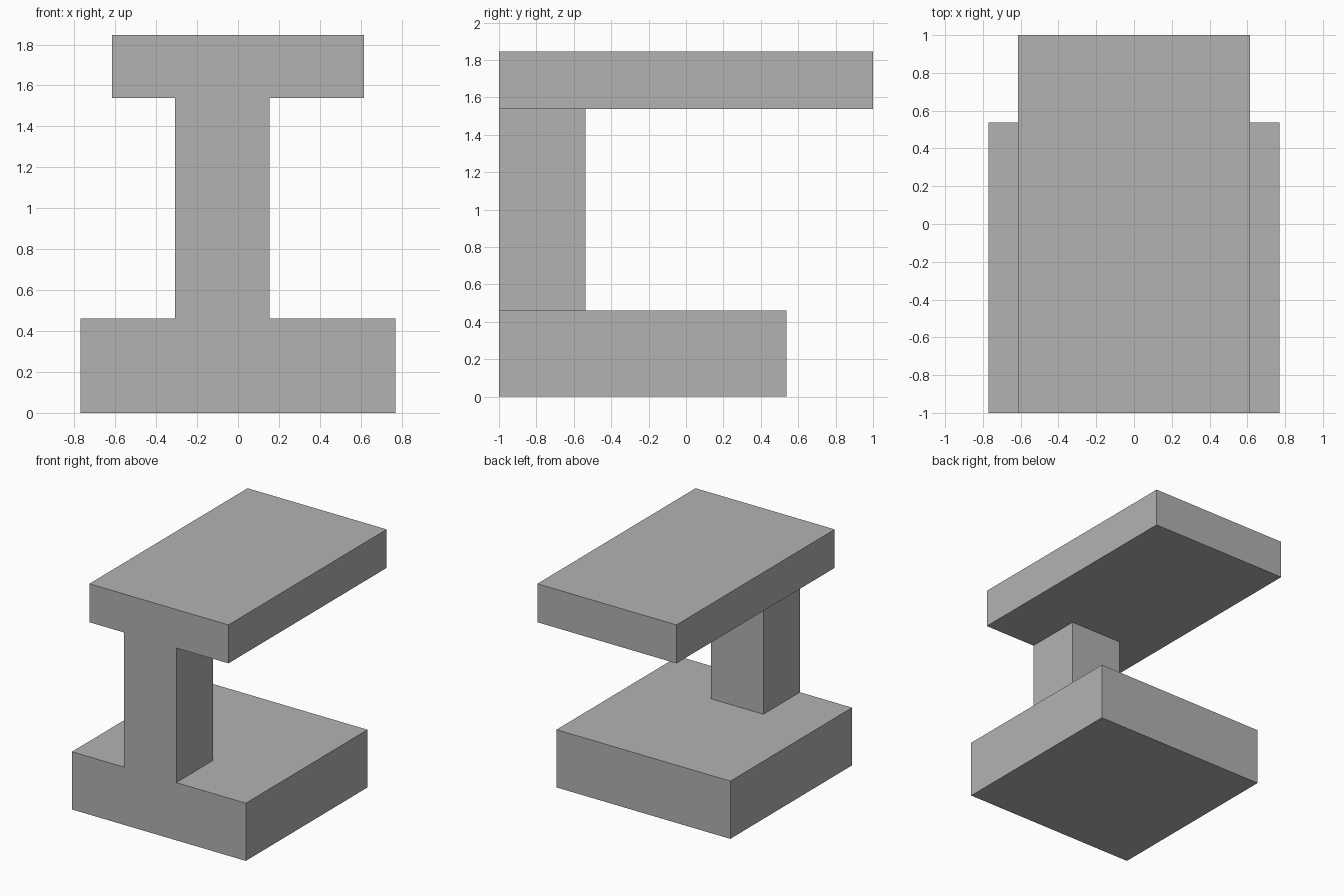
import bpy

cube = bpy.data.objects.get("Cube")
if cube:
    bpy.data.objects.remove(cube, do_unlink=True)

U = 2 / 13      # grid unit: the top slab is 13 units deep
FRONT = -6.5    # all parts share one flush front plane

GREY = (0.448, 0.448, 0.448, 1)
grey = bpy.data.materials.new("plain grey")
grey.use_nodes = True
grey.diffuse_color = GREY
grey.node_tree.nodes["Principled BSDF"].inputs["Base Color"].default_value = GREY


def block(name, left, right, depth, bottom, top):
    """Box in grid units, starting at the front plane."""
    size = (right - left, depth, top - bottom)
    centre = ((left + right) / 2, FRONT + depth / 2, (bottom + top) / 2)
    bpy.ops.mesh.primitive_cube_add(size=1, location=[c * U for c in centre])
    obj = bpy.context.object
    obj.name = obj.data.name = name
    obj.scale = [s * U for s in size]
    bpy.ops.object.transform_apply(location=False, rotation=False, scale=True)
    obj.data.materials.append(grey)
    return obj


# Square base, off-centre column, long overhanging top
block("base", -5, 5, 10, 0, 3)
block("column", -2, 1, 3, 3, 10)
block("top_slab", -4, 4, 13, 10, 12)
